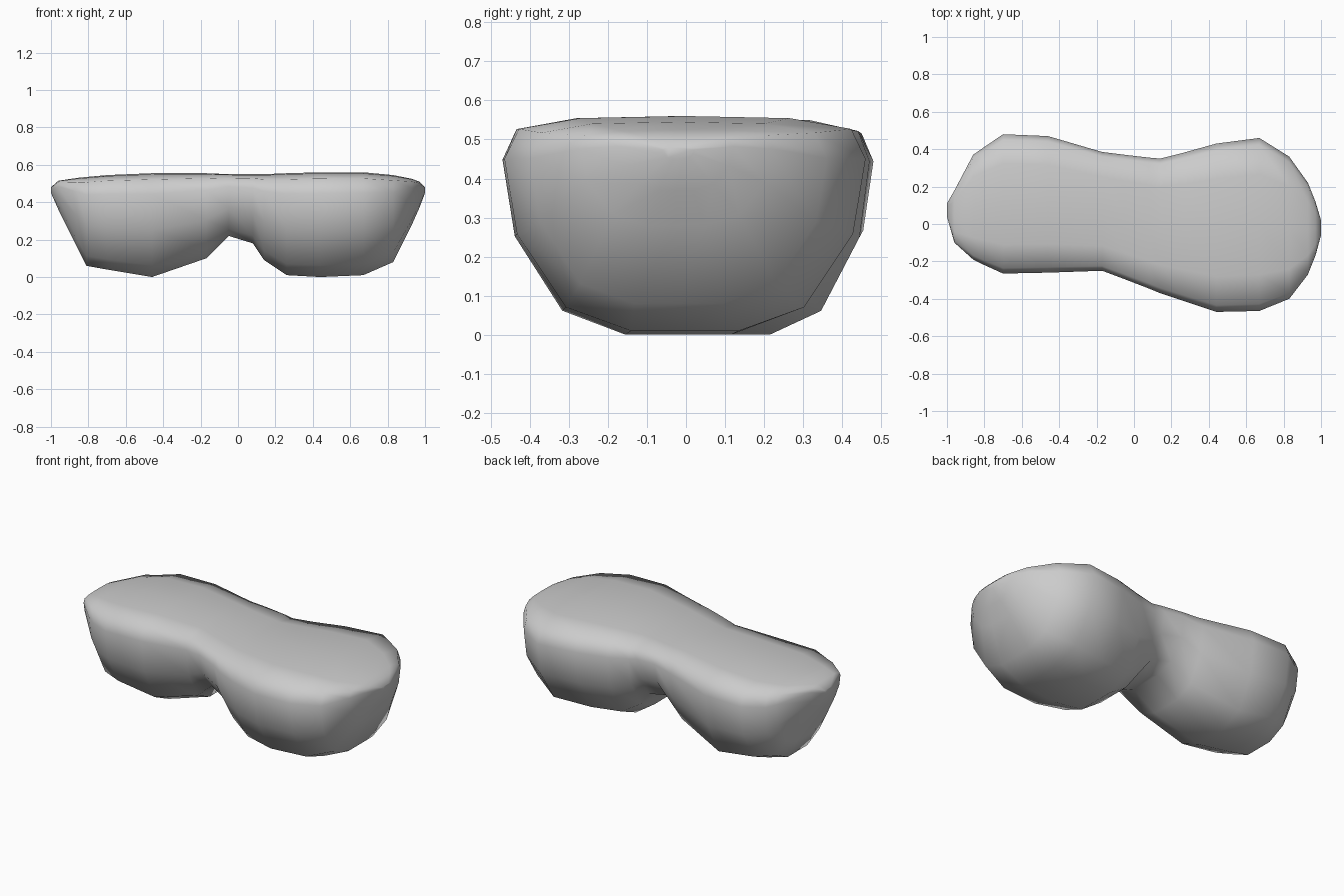
import bpy, bmesh

# stations along x: x, y front, y back, z bottom, z top
STATIONS = [
    (-1.00, 0.04, 0.11, 0.46, 0.49),
    (-0.96, -0.10, 0.18, 0.37, 0.525),
    (-0.86, -0.19, 0.37, 0.17, 0.54),
    (-0.81, -0.215, 0.405, 0.07, 0.545),
    (-0.70, -0.265, 0.48, 0.05, 0.555),
    (-0.46, -0.26, 0.47, 0.01, 0.565),
    (-0.17, -0.25, 0.385, 0.11, 0.565),
    (-0.05, -0.295, 0.37, 0.23, 0.56),
    (0.08, -0.345, 0.355, 0.19, 0.56),
    (0.14, -0.37, 0.35, 0.10, 0.56),
    (0.26, -0.41, 0.38, 0.02, 0.565),
    (0.44, -0.47, 0.43, 0.01, 0.57),
    (0.67, -0.465, 0.46, 0.02, 0.57),
    (0.83, -0.40, 0.36, 0.09, 0.555),
    (0.93, -0.27, 0.22, 0.29, 0.535),
    (0.97, -0.17, 0.12, 0.38, 0.52),
    (1.00, -0.06, 0.02, 0.46, 0.49),
]

# half section: fraction of half width, fraction of height
HALF = [(0.30, 0.0), (0.66, 0.11), (0.93, 0.45), (1.0, 0.80),
        (0.92, 0.94), (0.58, 0.99)]
SECTION = [(0, 0)] + HALF + [(0, 1)] + [(-u, v) for u, v in reversed(HALF)]


def loft(name, stations):
    bm = bmesh.new()
    rings = []
    for x, y0, y1, z0, z1 in stations:
        mid, half = (y0 + y1) / 2, (y1 - y0) / 2
        rings.append([bm.verts.new((x, mid + u * half, z0 + v * (z1 - z0)))
                      for u, v in SECTION])
    n = len(SECTION)
    for a, b in zip(rings, rings[1:]):
        for i in range(n):
            j = (i + 1) % n
            bm.faces.new((a[i], a[j], b[j], b[i]))
    bm.faces.new(rings[0])
    bm.faces.new(rings[-1])
    bmesh.ops.recalc_face_normals(bm, faces=bm.faces[:])
    for f in bm.faces:
        f.smooth = True
    # stand on the ground
    low = min(v.co.z for v in bm.verts)
    bmesh.ops.translate(bm, verts=bm.verts[:], vec=(0, 0, -low))
    mesh = bpy.data.meshes.new(name)
    bm.to_mesh(mesh)
    bm.free()
    ob = bpy.data.objects.new(name, mesh)
    bpy.context.collection.objects.link(ob)
    return ob


# two-lobed stone slab with an arched underside
loft("stone_slab", STATIONS)
